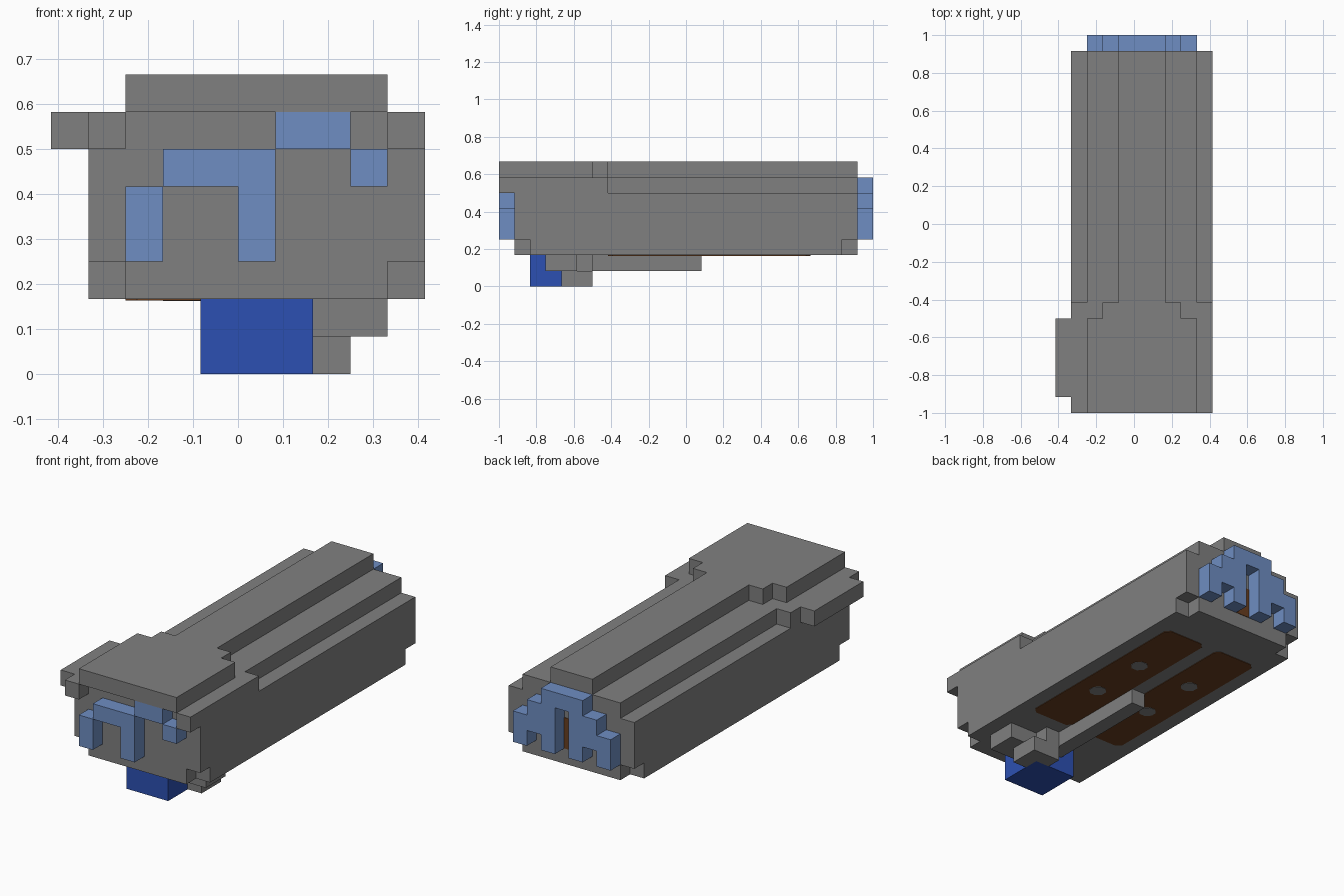
import bpy, bmesh
from mathutils import Vector

if "Cube" in bpy.data.objects:
    bpy.data.objects.remove(bpy.data.objects["Cube"], do_unlink=True)

U = 1 / 12  # size of one block


def material(name, srgb):
    lin = [((c / 255 + 0.055) / 1.055) ** 2.4 for c in srgb]
    mat = bpy.data.materials.new(name)
    mat.use_nodes = True
    mat.diffuse_color = (*lin, 1)
    mat.node_tree.nodes["Principled BSDF"].inputs["Base Color"].default_value = (*lin, 1)
    return mat


grey = material("grey", (128, 128, 128))
light_blue = material("light_blue", (110, 141, 194))
deep_blue = material("deep_blue", (44, 80, 178))
brown = material("brown", (104, 62, 32))


def finish(name, bm, mat):
    bmesh.ops.recalc_face_normals(bm, faces=bm.faces)
    mesh = bpy.data.meshes.new(name)
    bm.to_mesh(mesh)
    bm.free()
    mesh.materials.append(mat)
    obj = bpy.data.objects.new(name, mesh)
    bpy.context.collection.objects.link(obj)
    return obj


def blocks(name, mat, *boxes):
    """Each box is (x range, y range, z range) in block units."""
    bm = bmesh.new()
    for box in boxes:
        low, high = (Vector(c) * U for c in zip(*box))
        verts = bmesh.ops.create_cube(bm, size=1)["verts"]
        for v in verts:
            v.co = [l if c < 0 else h for c, l, h in zip(v.co, low, high)]
    return finish(name, bm, mat)


def underside_plate(name, mat, x, y, corner, depth):
    """Thin plate with clipped corners under the body."""
    (x0, x1), (y0, y1), c = x, y, corner
    outline = [(x0 + c, y0), (x1 - c, y0), (x1, y0 + c), (x1, y1 - c),
               (x1 - c, y1), (x0 + c, y1), (x0, y1 - c), (x0, y0 + c)]
    bm = bmesh.new()
    face = bm.faces.new([bm.verts.new((px * U, py * U, 2 * U)) for px, py in outline])
    new = bmesh.ops.extrude_face_region(bm, geom=[face])["geom"]
    for v in new:
        if isinstance(v, bmesh.types.BMVert):
            v.co.z -= depth
    return finish(name, bm, mat)


# Main hull, with the four lower corners notched
blocks("hull", grey, ((-4, 5), (-11, 11), (3, 6)))
blocks("hull_base", grey,
       ((-3, 4), (-11, 11), (2, 3)),
       ((-4, -3), (-10, 10), (2, 3)),
       ((4, 5), (-10, 10), (2, 3)))

# Stepped upper decks
blocks("lower_deck", grey, ((-3, 4), (-11, 11), (6, 7)))
blocks("deck_ledges", grey,
       ((-4, -3), (-12, -5), (6, 7)),
       ((4, 5), (-12, -5), (6, 7)),
       ((-5, -4), (-11, -6), (6, 7)))
blocks("top_deck", grey,
       ((-3, 4), (-12, -6), (7, 8)),
       ((-2, 3), (-6, -5), (7, 8)),
       ((-1, 2), (-5, 11), (7, 8)))

# Raised pattern on the front
F = (-12, -11)
blocks("front_pattern", light_blue,
       ((-3, -2), F, (3, 5)), ((-2, 1), F, (5, 6)), ((0, 1), F, (3, 5)),
       ((1, 3), F, (6, 7)), ((3, 4), F, (5, 6)))

# Symmetric arched pattern on the back
B = (11, 12)
back = [((0, 1), B, (6, 7))]
for legs, z in (((-1, 1), (3, 7)), ((-2, 2), (4, 6)), ((-3, 3), (3, 5))):
    back += [((x, x + 1), B, z) for x in (legs[0], legs[1])]
blocks("back_pattern", light_blue, *back)
blocks("back_patch", brown, ((0, 1), (11, 11.03), (3, 5)))

# Hanging block and its bracket under the front
blocks("hanging_block", deep_blue, ((-1, 2), (-10, -7), (0, 2)))
blocks("bracket", grey,
       ((2, 4), (-9, -7), (1, 2)),
       ((0, 2), (-7, -6), (1, 2)),
       ((2, 3), (-8, -6), (0, 1)),
       ((1, 2), (-7, -6), (0, 1)))
blocks("keel_beam", grey, ((0, 1), (-6, 1), (1, 2)))

# Underside panels with small grey studs
for side, x in (("left", 1), ("right", -3)):
    underside_plate(f"{side}_panel", brown, (x, x + 3), (-5, 8), 0.3, 0.003)
    for place, y in (("front", -1), ("back", 3)):
        underside_plate(f"{side}_{place}_stud", grey, (x + 1, x + 2), (y, y + 1), 0.3, 0.005)
